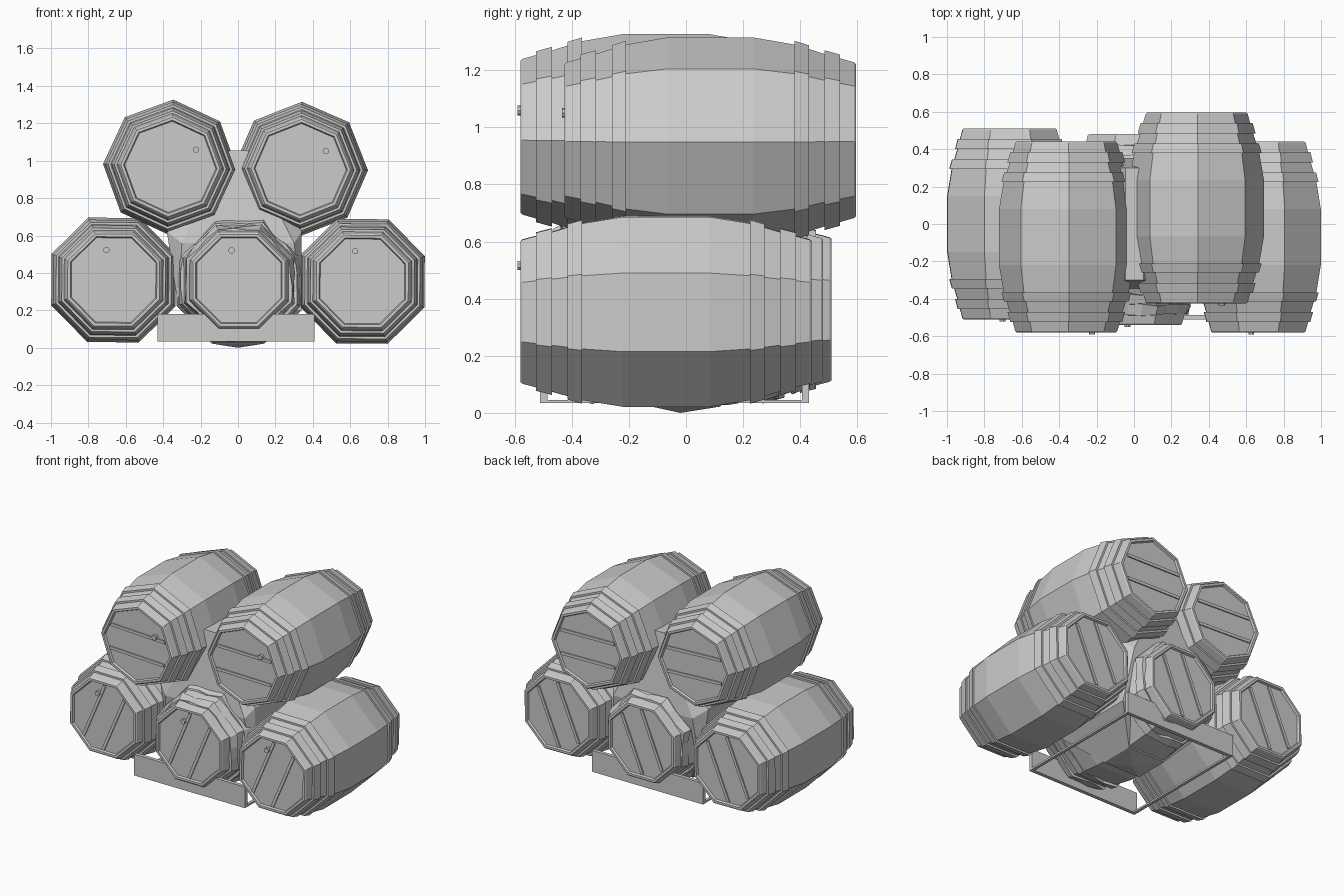
import bpy, bmesh, math, random
from mathutils import Vector, Matrix

if "Cube" in bpy.data.objects:
    bpy.data.objects.remove(bpy.data.objects["Cube"])

random.seed(4)


def finish(name, bm, mat=Matrix.Identity(4)):
    bmesh.ops.recalc_face_normals(bm, faces=bm.faces)
    me = bpy.data.meshes.new(name)
    bm.to_mesh(me)
    bm.free()
    ob = bpy.data.objects.new(name, me)
    ob.matrix_world = mat
    bpy.context.collection.objects.link(ob)
    return ob


def lathe(bm, profile, closed=False, segs=8, jitter=0.0):
    """Spin (y, radius) points around the y axis into a faceted shell."""
    rings = []
    for y, r in profile:
        ring = []
        for i in range(segs):
            a = 2 * math.pi * i / segs
            # sub-divided rings still follow the octagon outline
            k = math.cos(math.pi / 8) / math.cos((a % (math.pi / 4)) - math.pi / 8)
            rr = r * k + random.uniform(-jitter, jitter)
            ring.append(bm.verts.new((rr * math.cos(a),
                                      y + random.uniform(-jitter, jitter), rr * math.sin(a))))
        rings.append(ring)
    pairs = list(zip(rings, rings[1:])) + ([(rings[-1], rings[0])] if closed else [])
    for a, b in pairs:
        for i in range(segs):
            j = (i + 1) % segs
            bm.faces.new((a[i], a[j], b[j], b[i]))
    if not closed:
        bm.faces.new(rings[0])
        bm.faces.new(rings[-1])


def box(bm, centre, size):
    m = Matrix.Translation(centre) @ Matrix.Diagonal((*size, 1))
    bmesh.ops.create_cube(bm, size=1, matrix=m)


HALF = [(0.15, 0.36), (0.30, 0.334), (0.40, 0.302), (0.503, 0.273),
        (0.51, 0.266), (0.51, 0.250), (0.496, 0.244)]


def radius(y):
    y = abs(y)
    for (y0, r0), (y1, r1) in zip(HALF, HALF[1:4]):
        if y0 <= y <= y1:
            return r0 + (r1 - r0) * (y - y0) / (y1 - y0)
    return 0.36


def barrel(name, x, y, z, turn, ragged=False):
    mat = Matrix.Translation((x, y, z)) @ Matrix.Rotation(-math.radians(turn), 4, 'Y')

    # staves with recessed heads
    bm = bmesh.new()
    lathe(bm, [(-a, r) for a, r in reversed(HALF)] + HALF)
    finish(name + "_staves", bm, mat)

    # raised hoops, two per end
    bm = bmesh.new()
    for s in (-1, 1):
        for a, b in ((0.295, 0.345), (0.40, 0.455)):
            ra, rb = radius(a), radius(b)
            prof = [(s * a, ra - 0.02), (s * a, ra + 0.013),
                    (s * b, rb + 0.013), (s * b, rb - 0.02)]
            if ragged:
                lathe(bm, prof, True, 24, 0.010)
            else:
                lathe(bm, prof, True)
    finish(name + "_hoops", bm, mat)

    # ridges between the head boards, both ends
    bm = bmesh.new()
    for s in (-1, 1):
        for h in (-0.08, 0.08):
            box(bm, (0, s * 0.497, h), (0.41, 0.014, 0.02))
    finish(name + "_head_ridges", bm, mat)

    # bung on the front head
    bm = bmesh.new()
    bmesh.ops.create_cone(bm, cap_ends=True, segments=8, radius1=0.017, radius2=0.017, depth=0.03,
                          matrix=Matrix.Translation((0.133, -0.505, 0.098)) @ Matrix.Rotation(math.pi / 2, 4, 'X'))
    finish(name + "_bung", bm, mat)


barrel("lower_left_barrel", -0.665, 0.0, 0.362, 67)
barrel("lower_middle_barrel", 0.005, -0.03, 0.36, 67.5, ragged=True)
barrel("lower_right_barrel", 0.665, -0.07, 0.355, 67)
barrel("upper_left_barrel", -0.362, -0.07, 0.967, -2.5)
barrel("upper_right_barrel", 0.335, 0.085, 0.955, -1)

# packing wedged in the gap between the barrels
bm = bmesh.new()
pts = [(0, -0.02, 0.0)]
for s in (-1, 1):
    pts += [(-0.045, s * 0.30, 1.055), (0.05, s * 0.30, 1.055),
            (-0.38, s * 0.30, 0.62), (0.34, s * 0.30, 0.62),
            (-0.30, s * 0.36, 0.56), (0.30, s * 0.36, 0.56),
            (-0.32, s * 0.30, 0.22), (0.34, s * 0.30, 0.20),
            (-0.14, s * 0.12, 0.022), (0.14, s * 0.12, 0.022)]
for p in pts:
    bm.verts.new(p)
bmesh.ops.convex_hull(bm, input=bm.verts)
finish("packing_wedge", bm)

# cradle: two end boards joined by thin rails
bm = bmesh.new()
for y in (-0.498, 0.418):
    box(bm, (-0.01, y, 0.107), (0.84, 0.025, 0.145))
for x in (-0.42, 0.40):
    box(bm, (x, -0.04, 0.04), (0.02, 0.92, 0.012))
finish("cradle_frame", bm)
